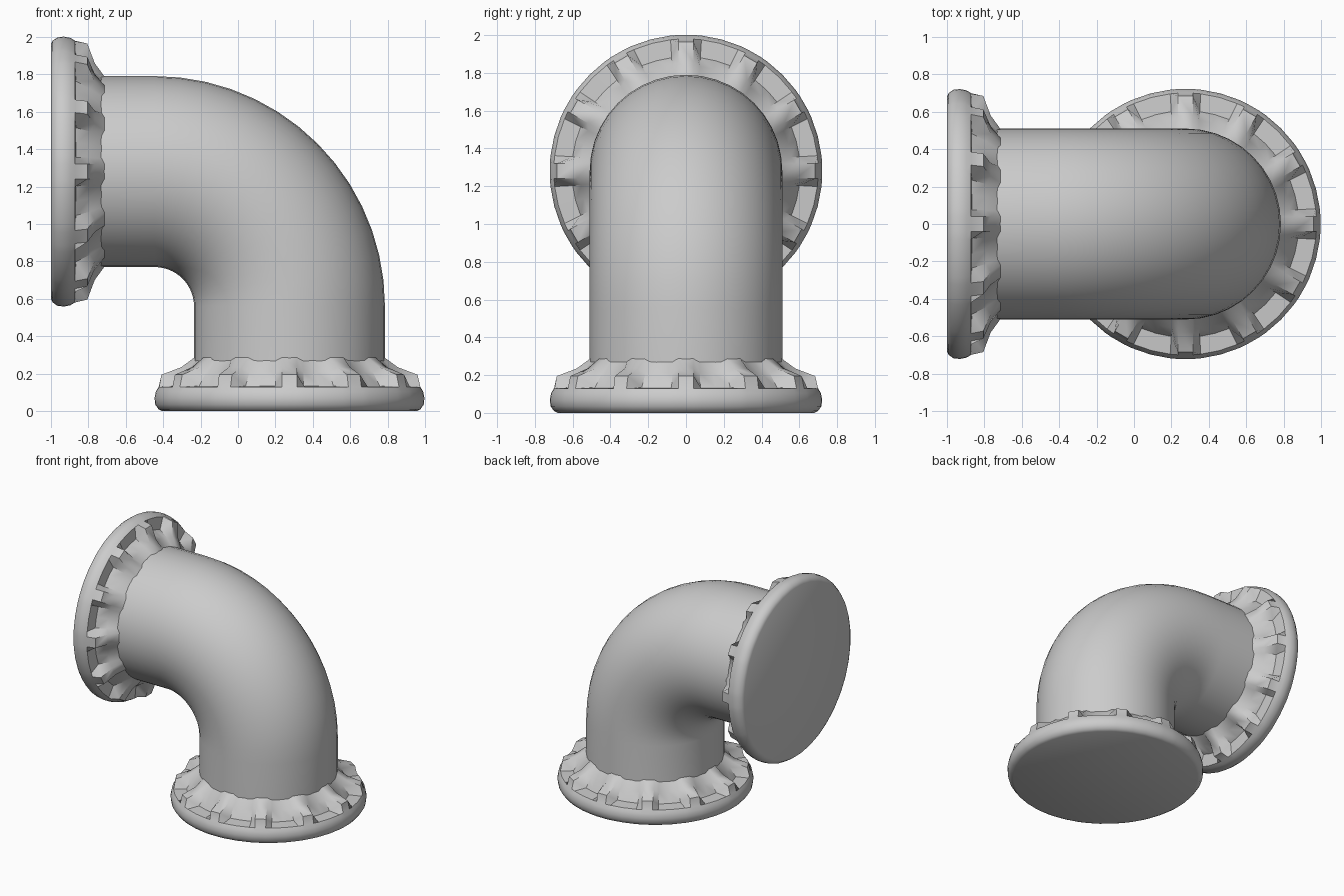
import bpy, bmesh
from math import sin, cos, pi, asin, radians

if "Cube" in bpy.data.objects:
    bpy.data.objects.remove(bpy.data.objects["Cube"])

R_PIPE = 0.51
CX, CZ, BEND = -0.445, 0.56, 0.72   # bend centre and centreline radius


def finish(name, bm, angle):
    bmesh.ops.recalc_face_normals(bm, faces=bm.faces)
    me = bpy.data.meshes.new(name)
    bm.to_mesh(me)
    bm.free()
    ob = bpy.data.objects.new(name, me)
    bpy.context.collection.objects.link(ob)
    bpy.ops.object.select_all(action='DESELECT')
    ob.select_set(True)
    bpy.context.view_layer.objects.active = ob
    bpy.ops.object.shade_smooth_by_angle(angle=radians(angle))
    return ob


def bridge(bm, a, b):
    n = len(a)
    for i in range(n):
        bm.faces.new((a[i], a[(i + 1) % n], b[(i + 1) % n], b[i]))


# Elbow pipe: circle swept up, round the bend and out to the left
def make_pipe(sides=40, steps=14):
    stations = [(CX + BEND, 0.25, 0.0)]
    for i in range(steps + 1):
        t = pi / 2 * i / steps
        stations.append((CX + BEND * cos(t), CZ + BEND * sin(t), t))
    stations.append((-0.75, CZ + BEND, pi / 2))
    bm = bmesh.new()
    rings = []
    for x, z, t in stations:
        ring = []
        for k in range(sides):
            a = 2 * pi * k / sides
            d = R_PIPE * cos(a)
            ring.append(bm.verts.new((x + d * cos(t), R_PIPE * sin(a), z + d * sin(t))))
        rings.append(ring)
    for a, b in zip(rings, rings[1:]):
        bridge(bm, a, b)
    return finish("elbow_pipe", bm, 40)


# Flange: rounded disc with twelve gusset ribs and scooped pockets between them
RIB = [(0.505, 0.29), (0.58, 0.235), (0.685, 0.195), (0.70, 0.13)]
POCKET = [(0.505, 0.275), (0.56, 0.21), (0.605, 0.135), (0.70, 0.13)]
RIM = [(0.715, 0.105), (0.722, 0.07), (0.718, 0.035), (0.70, 0.01), (0.68, 0.0)]


def make_flange(name, ribs=12):
    bm = bmesh.new()
    rows = []
    for i in range(len(RIB) + len(RIM)):
        row = []
        for k in range(ribs):
            for kind, side in (("r", -1), ("r", 1), ("p", 1), ("m", 0), ("p", -1)):
                if i < len(RIB):
                    r, z = RIB[i] if kind == "r" else POCKET[i]
                else:
                    r, z = RIM[i - len(RIB)]
                half = asin(0.04 / r)
                base = 2 * pi * k / ribs
                if kind == "r":
                    a = base + side * half
                elif kind == "m":
                    a = base + pi / ribs
                elif side == 1:
                    a = base + half + 0.06
                else:
                    a = base + 2 * pi / ribs - half - 0.06
                row.append(bm.verts.new((r * cos(a), r * sin(a), z)))
        rows.append(row)
    for a, b in zip(rows, rows[1:]):
        bridge(bm, a, b)
    bm.faces.new(rows[-1])
    return finish(name, bm, 42)


make_pipe()
base = make_flange("bottom_flange")
base.location = (CX + BEND, 0, 0)
side = make_flange("side_flange")
side.rotation_euler = (0, pi / 2, 0)
side.location = (-1, 0, CZ + BEND)
